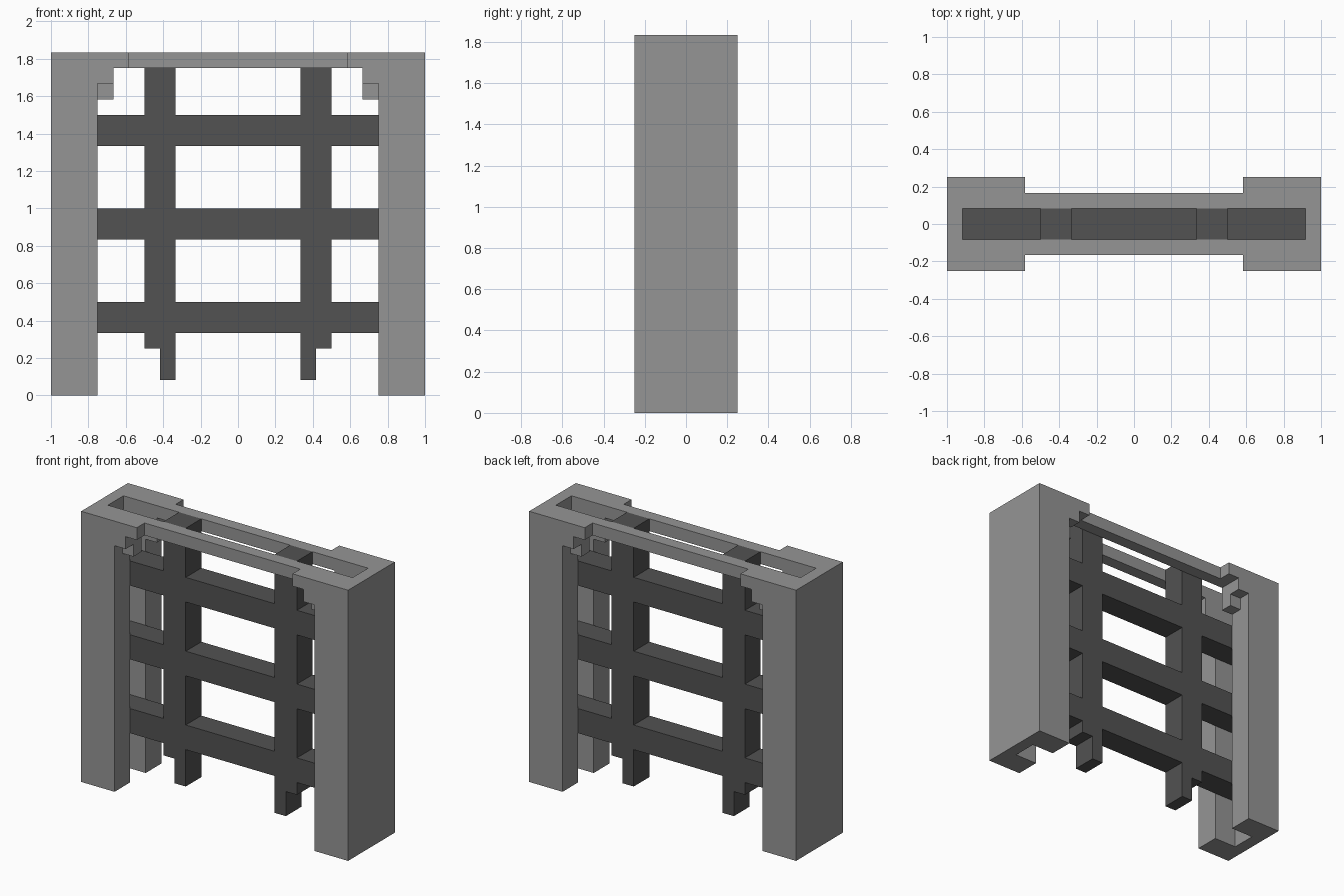
import bpy
import bmesh

U = 1 / 12  # every size below is in twelfths

cube = bpy.data.objects.get("Cube")
if cube:
    bpy.data.objects.remove(cube, do_unlink=True)


def material(name, grey):
    mat = bpy.data.materials.new(name)
    mat.use_nodes = True
    colour = (grey, grey, grey, 1)
    mat.diffuse_color = colour
    mat.node_tree.nodes["Principled BSDF"].inputs["Base Color"].default_value = colour
    return mat


def mirrored(boxes, axis):
    """Boxes plus their reflection across an axis (0 = x, 1 = y)."""
    out = list(boxes)
    for box in boxes:
        flipped = list(box)
        lo, hi = box[axis]
        flipped[axis] = (-hi, -lo)
        out.append(tuple(flipped))
    return out


def solid(name, boxes, mat):
    """One watertight mesh from the union of axis-aligned boxes."""
    cuts = [sorted({v for b in boxes for v in b[a]}) for a in range(3)]

    def filled(cell):
        if any(i < 0 or i >= len(c) - 1 for i, c in zip(cell, cuts)):
            return False
        mid = [(c[i] + c[i + 1]) / 2 for i, c in zip(cell, cuts)]
        return any(all(lo < m < hi for m, (lo, hi) in zip(mid, b)) for b in boxes)

    bm = bmesh.new()
    sizes = [len(c) - 1 for c in cuts]
    for cell in ((i, j, k) for i in range(sizes[0])
                 for j in range(sizes[1]) for k in range(sizes[2])):
        if not filled(cell):
            continue
        for axis in range(3):
            b, c = (axis + 1) % 3, (axis + 2) % 3
            for side in (0, 1):
                near = list(cell)
                near[axis] += 1 if side else -1
                if filled(near):
                    continue
                ring = [(0, 0), (1, 0), (1, 1), (0, 1)]
                verts = []
                for db, dc in (ring if side else ring[::-1]):
                    p = [0, 0, 0]
                    p[axis] = cuts[axis][cell[axis] + side] * U
                    p[b] = cuts[b][cell[b] + db] * U
                    p[c] = cuts[c][cell[c] + dc] * U
                    verts.append(bm.verts.new(p))
                bm.faces.new(verts)
    bmesh.ops.remove_doubles(bm, verts=bm.verts, dist=1e-4)
    mesh = bpy.data.meshes.new(name)
    bm.to_mesh(mesh)
    bm.free()
    mesh.materials.append(mat)
    obj = bpy.data.objects.new(name, mesh)
    bpy.context.collection.objects.link(obj)
    return obj


stone = material("light grey", 0.30)
iron = material("dark grey", 0.084)

# Gate frame: channelled pillars, stepped corner brackets, slotted lintel
front_quarter = [
    ((9, 12), (-3, -1), (0, 22)),     # pillar flange
    ((7, 9), (-3, -1), (21, 22)),     # lintel shoulder
    ((8, 9), (-3, -1), (20, 21)),     # upper bracket
    ((8, 9), (-2, -1), (19, 20)),     # lower bracket
]
frame = mirrored(front_quarter, 1)
frame.append(((11, 12), (-3, 3), (0, 22)))            # pillar outer wall
frame = mirrored(frame, 0)
frame += mirrored([((-7, 7), (-2, -1), (21, 22))], 1)  # lintel rails
solid("gate_frame", frame, stone)

# Sliding grille: two pointed uprights and three crossbars
uprights = mirrored([
    ((4, 6), (-1, 1), (3, 22)),
    ((4, 5), (-1, 1), (1, 3)),
], 0)
crossbars = [((-11, 11), (-1, 1), (z, z + 2)) for z in (4, 10, 16)]
solid("grille", uprights + crossbars, iron)
